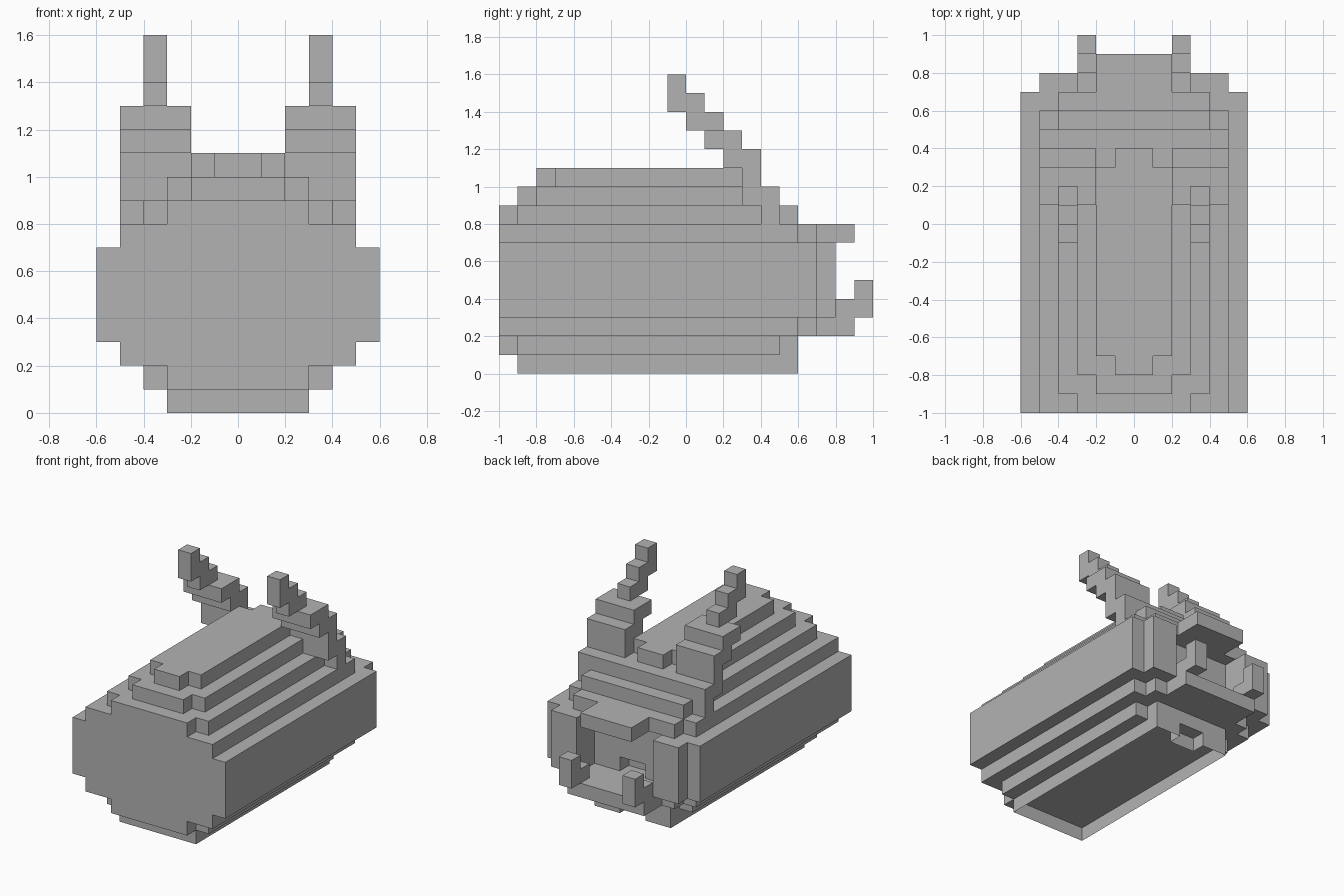
import bpy
import bmesh

default_cube = bpy.data.objects.get("Cube")
if default_cube:
    bpy.data.objects.remove(default_cube, do_unlink=True)

grey = bpy.data.materials.new("plain_grey")
grey.use_nodes = True
grey.diffuse_color = (0.45, 0.45, 0.45, 1)
grey.node_tree.nodes["Principled BSDF"].inputs["Base Color"].default_value = (0.45, 0.45, 0.45, 1)


def finish(name, bm):
    bmesh.ops.recalc_face_normals(bm, faces=bm.faces)
    mesh = bpy.data.meshes.new(name)
    bm.to_mesh(mesh)
    bm.free()
    mesh.materials.append(grey)
    obj = bpy.data.objects.new(name, mesh)
    bpy.context.collection.objects.link(obj)
    return obj


def slab(name, half, bottom, top, capped=True):
    """Extrude a stepped half outline, mirrored across x = 0, into a slab."""
    outline = half + [(-x, y) for x, y in reversed(half)]
    bm = bmesh.new()
    base = bm.faces.new([bm.verts.new((x, y, bottom)) for x, y in outline])
    result = bmesh.ops.extrude_face_region(bm, geom=[base], use_keep_orig=True)
    for v in result["geom"]:
        if isinstance(v, bmesh.types.BMVert):
            v.co.z = top
    if not capped:
        caps = [f for f in bm.faces if len(f.verts) == len(outline)]
        bmesh.ops.delete(bm, geom=caps, context="FACES_ONLY")
    return finish(name, bm)


def side_profile(name, x0, x1, points):
    """Extrude a (y, z) profile sideways between two x positions."""
    x0, x1 = sorted((x0, x1))
    bm = bmesh.new()
    base = bm.faces.new([bm.verts.new((x0, y, z)) for y, z in points])
    result = bmesh.ops.extrude_face_region(bm, geom=[base], use_keep_orig=True)
    for v in result["geom"]:
        if isinstance(v, bmesh.types.BMVert):
            v.co.x = x1
    return finish(name, bm)


# Open skirt under the body, notched at the back
slab("base_skirt", [(.3, -.9), (.3, .6), (.1, .6), (.1, .5)], 0, .1, capped=False)

# Belly steps and lower lip
slab("belly", [(.3, -1), (.3, -.9), (.4, -.9), (.4, .5), (.3, .5), (.3, .6)], .1, .2)
slab("lower_jaw", [(.5, -1), (.5, .6), (.4, .6), (.4, .7), (.3, .7), (.3, .9)], .2, .3)

# Main body with a mouth recess and a small throat hole
body = [(.6, -1), (.6, .7), (.5, .7), (.5, .8), (.3, .8), (.3, .6)]
slab("body_lower", body + [(.1, .6), (.1, .5)], .3, .4)
slab("body_upper", body, .4, .7)

# Upper lip and stepped back
slab("upper_lip", [(.5, -1), (.5, .6), (.4, .6), (.4, .7), (.2, .7), (.2, .9)], .7, .8)
slab("back_step_low", [(.3, -1), (.3, -.9), (.4, -.9), (.4, .4), (.5, .4),
                       (.5, .5), (.4, .5), (.4, .6)], .8, .9)
slab("back_step_mid", [(.2, -.9), (.2, -.8), (.3, -.8), (.3, .3), (.5, .3), (.5, .5)], .9, 1)
slab("back_top", [(.1, -.8), (.1, -.7), (.2, -.7), (.2, .3), (.1, .3), (.1, .4)], 1, 1.1)

# Paired horns and tusks
horn_root = [(.3, 1), (.4, 1), (.4, 1.2), (.3, 1.2), (.3, 1.3), (.1, 1.3),
             (.1, 1.2), (.2, 1.2), (.2, 1.1), (.3, 1.1)]
horn_tip = [(0, 1.3), (.2, 1.3), (.2, 1.4), (.1, 1.4), (.1, 1.5), (0, 1.5),
            (0, 1.6), (-.1, 1.6), (-.1, 1.4), (0, 1.4)]
tusk = [(.8, .3), (1, .3), (1, .5), (.9, .5), (.9, .4), (.8, .4)]
for side, s in (("left", 1), ("right", -1)):
    side_profile("horn_root_" + side, .2 * s, .5 * s, horn_root)
    side_profile("horn_tip_" + side, .3 * s, .4 * s, horn_tip)
    side_profile("tusk_" + side, .2 * s, .3 * s, tusk)
